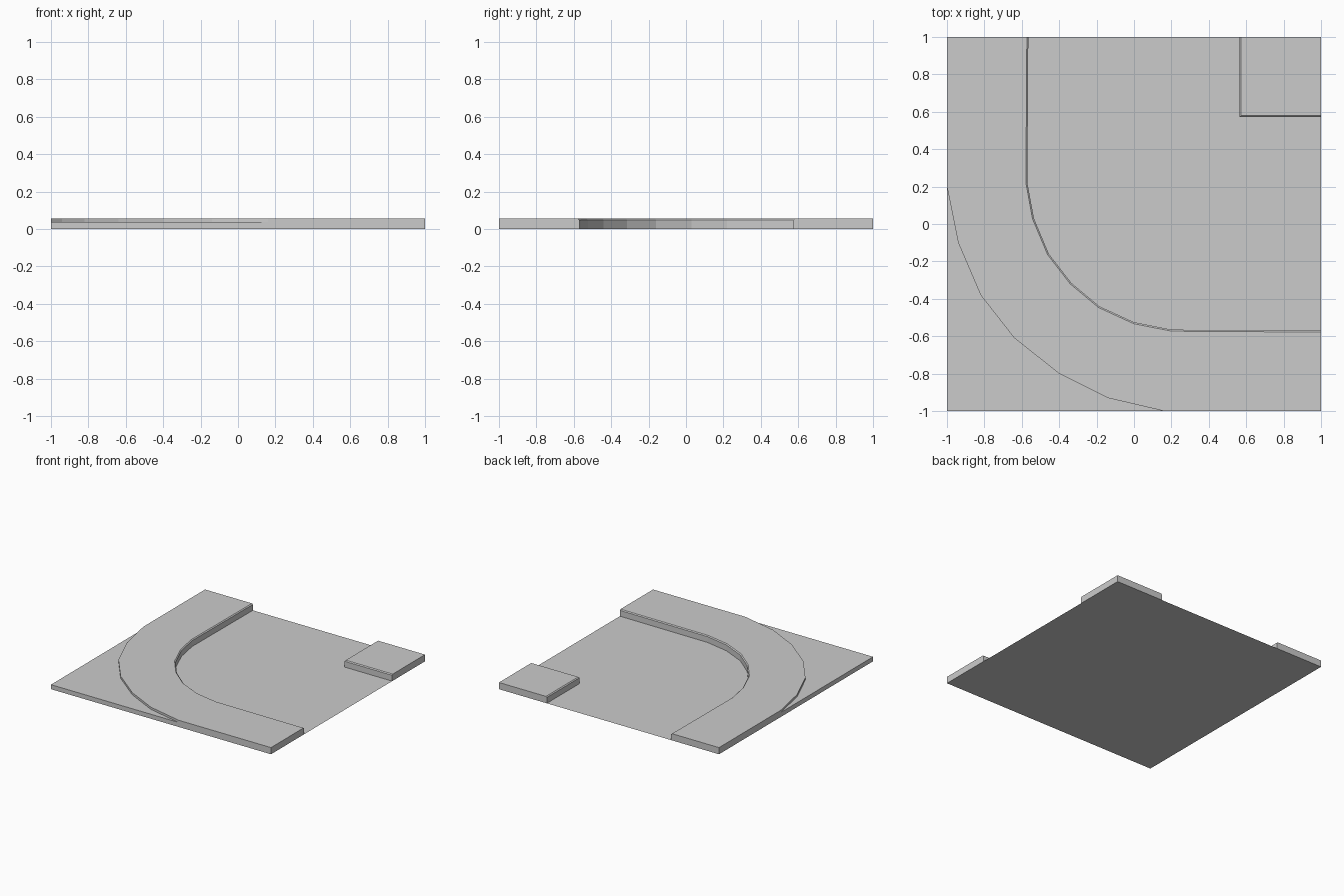
import bpy
import bmesh
from mathutils import Vector

default = bpy.data.objects.get("Cube")
if default:
    bpy.data.objects.remove(default, do_unlink=True)

# One flat grey for the whole tile
grey = bpy.data.materials.new("concrete_grey")
grey.use_nodes = True
colour = (0.6, 0.6, 0.6, 1)
grey.diffuse_color = colour
grey.node_tree.nodes["Principled BSDF"].inputs["Base Color"].default_value = colour

HEIGHT = 0.055
LIP = 0.048
CHAMFER = 0.008


def build(name, rings):
    """Stack closed outlines, given as (points, z), into walls and a top cap."""
    bm = bmesh.new()
    loops = [[bm.verts.new((x, y, z)) for x, y in pts] for pts, z in rings]
    for low, high in zip(loops, loops[1:]):
        n = len(low)
        for i in range(n):
            j = (i + 1) % n
            bm.faces.new((low[i], low[j], high[j], high[i]))
    bm.faces.new(loops[-1])
    mesh = bpy.data.meshes.new(name)
    bm.to_mesh(mesh)
    bm.free()
    mesh.materials.append(grey)
    obj = bpy.data.objects.new(name, mesh)
    bpy.context.collection.objects.link(obj)
    return obj


def chamfered(point):
    """Move a point of the inner kerb edge back from the road."""
    p = Vector(point)
    centre = Vector((max(p.x, 0.2), max(p.y, 0.2)))
    return tuple(p + (p - centre).normalized() * CHAMFER)


# Road surface, a thin sheet whose underside closes the tile
build("road_surface", [([(-1, -1), (1, -1), (1, 1), (-1, 1)], 0)])

# Curved pavement between the outer and inner arcs
outer = [(-1, 0.2), (-0.94, -0.1), (-0.82, -0.38), (-0.64, -0.61),
         (-0.4, -0.8), (-0.14, -0.93), (0.16, -1)]
inner = [(1, -0.57), (0.2, -0.565), (0, -0.525), (-0.185, -0.44),
         (-0.335, -0.315), (-0.455, -0.16), (-0.535, 0.03),
         (-0.57, 0.22), (-0.565, 1)]
outside = [(-1, 1)] + outer + [(1, -1)]
inner_top = [chamfered(p) for p in inner]
build("curved_pavement", [(outside + inner, 0), (outside + inner, LIP),
                          (outside + inner_top, HEIGHT)])

# Lower ground filling the outer corner
corner = [(-1, -1)] + outer[::-1]
build("outer_corner_ground", [(corner, 0), (corner, 0.037)])

# Square pavement in the inner corner
x, y = 0.565, 0.573
square = [(x, y), (1, y), (1, 1), (x, 1)]
square_top = [(x + CHAMFER, y + CHAMFER), (1, y + CHAMFER),
              (1, 1), (x + CHAMFER, 1)]
build("corner_pavement", [(square, 0), (square, LIP), (square_top, HEIGHT)])
